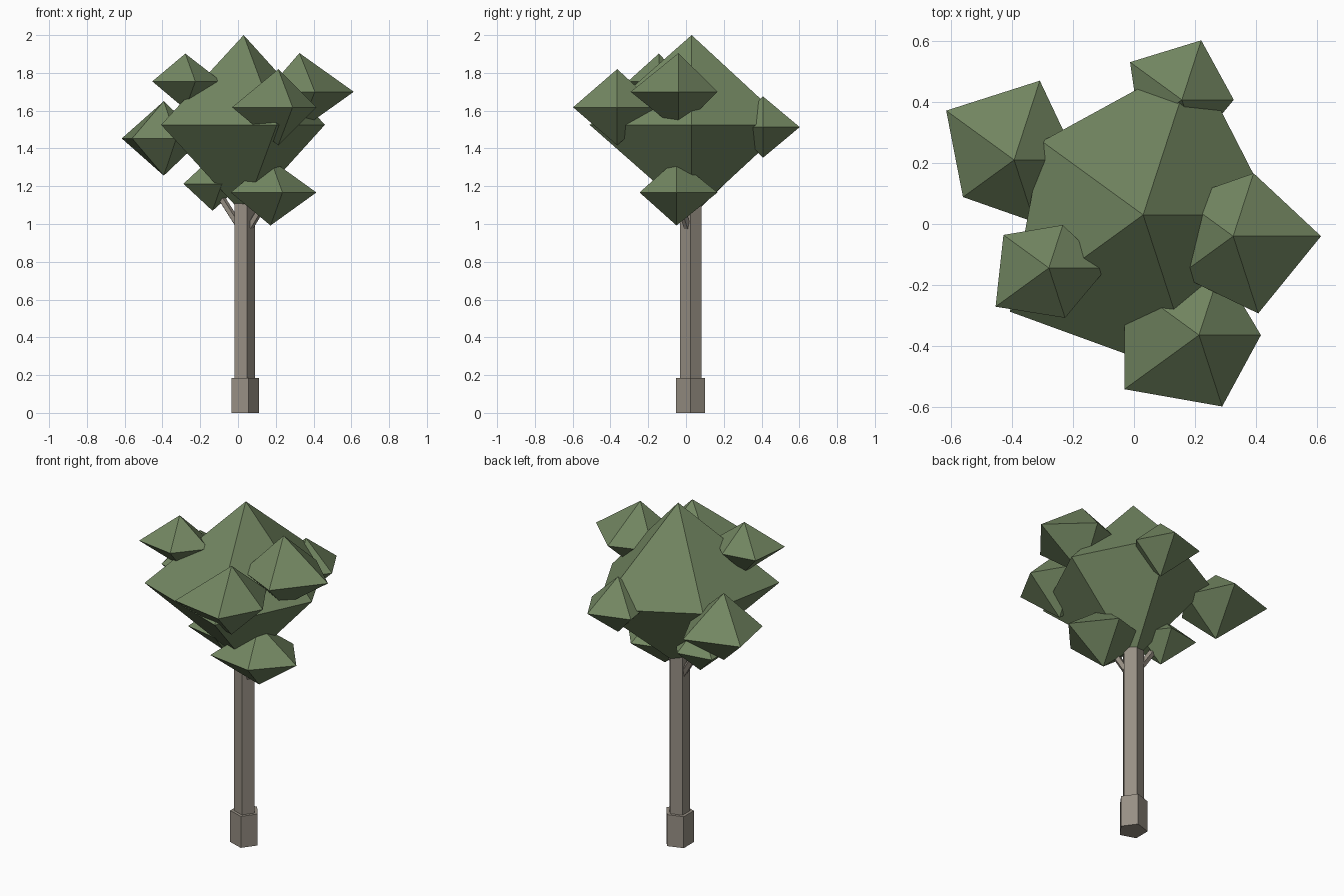
import bpy
from math import cos, sin, tau
from mathutils import Vector

if "Cube" in bpy.data.objects:
    bpy.data.objects.remove(bpy.data.objects["Cube"])


def material(name, rgb):
    m = bpy.data.materials.new(name)
    m.diffuse_color = (*rgb, 1)
    m.use_nodes = True
    m.node_tree.nodes["Principled BSDF"].inputs["Base Color"].default_value = m.diffuse_color
    return m


LEAF = material("leaf_green", (0.17, 0.24, 0.12))
BARK = material("bark", (0.31, 0.275, 0.23))


def add_mesh(name, verts, faces, mat):
    me = bpy.data.meshes.new(name)
    me.from_pydata(verts, [], faces)
    me.materials.append(mat)
    ob = bpy.data.objects.new(name, me)
    bpy.context.collection.objects.link(ob)
    return ob


def leaf_clump(name, centre, h, radii):
    """Five-sided double pyramid with an uneven waist."""
    x, y, z = centre
    verts = [(x + r * cos(tau * i / 5), y + r * sin(tau * i / 5), z)
             for i, r in enumerate(radii)]
    verts += [(x, y, z + h), (x, y, z - h)]
    faces = []
    for i in range(5):
        j = (i + 1) % 5
        faces += [(i, j, 5), (j, i, 6)]
    add_mesh(name, verts, faces, LEAF)


def prism(name, a, b, r0, r1):
    """Five-sided tapered bar from a to b."""
    a, b = Vector(a), Vector(b)
    q = Vector((0, 0, 1)).rotation_difference(b - a)
    verts = [p + q @ Vector((r * cos(tau * i / 5), r * sin(tau * i / 5), 0))
             for p, r in ((a, r0), (b, r1)) for i in range(5)]
    faces = [(i, (i + 1) % 5, (i + 1) % 5 + 5, i + 5) for i in range(5)]
    faces += [(4, 3, 2, 1, 0), (5, 6, 7, 8, 9)]
    add_mesh(name, verts, faces, BARK)


# Trunk, root block and the two low branches
TX, TY = 0.03, 0.024
prism("root_block", (TX, TY, 0), (TX, TY, 0.185), 0.08, 0.08)
prism("trunk", (TX, TY, 0.185), (TX, TY, 1.12), 0.06, 0.06)
prism("branch_right", (TX, TY, 0.93), (0.172, -0.05, 1.167), 0.02, 0.02)
prism("branch_left", (TX, TY, 0.95), (-0.135, 0.06, 1.21), 0.02, 0.02)

# Crown and surrounding clumps: centre, half height, radius at each corner
leaf_clump("crown", (0.03, 0.03, 1.525), 0.475, (0.43, 0.54, 0.41, 0.54, 0.568))
leaf_clump("clump_left", (-0.393, 0.21, 1.453), 0.197, (0.207, 0.273, 0.275, 0.207, 0.214))
leaf_clump("clump_back", (0.157, 0.407, 1.513), 0.163, (0.17, 0.205, 0.21, 0.17, 0.155))
leaf_clump("clump_right", (0.325, -0.04, 1.70), 0.205, (0.288, 0.217, 0.21, 0.218, 0.266))
leaf_clump("clump_front", (0.213, -0.364, 1.618), 0.202, (0.203, 0.231, 0.30, 0.302, 0.246))
leaf_clump("clump_top_left", (-0.279, -0.144, 1.755), 0.147, (0.19, 0.148, 0.184, 0.216, 0.172))
leaf_clump("clump_low_right", (0.172, -0.05, 1.167), 0.175, (0.243, 0.228, 0.24, 0.26, 0.206))
leaf_clump("clump_low_left", (-0.135, 0.06, 1.213), 0.143, (0.16, 0.155, 0.19, 0.19, 0.16))
